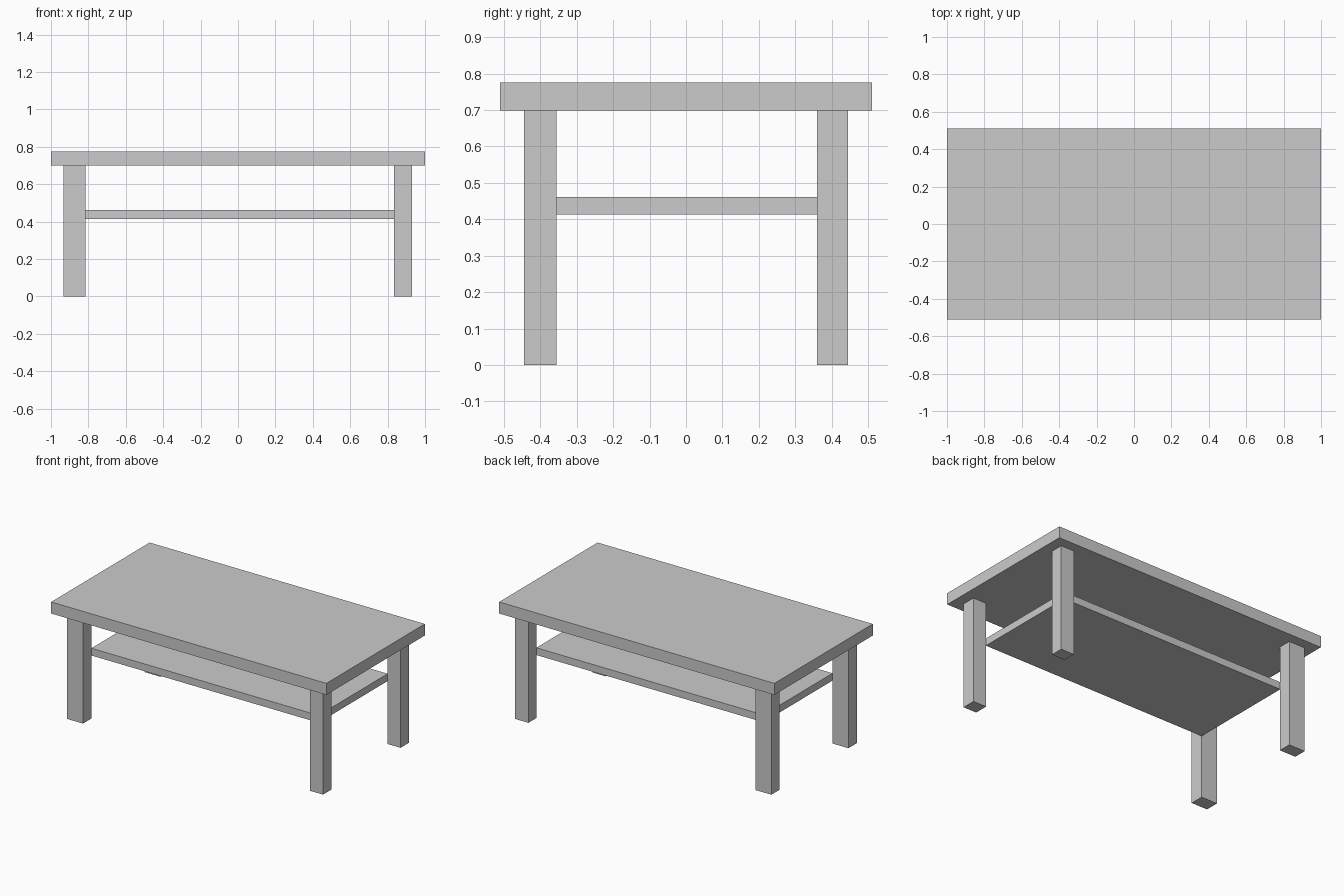
import bpy

if "Cube" in bpy.data.objects:
    bpy.data.objects.remove(bpy.data.objects["Cube"])


def box(name, x, y, z):
    """Add a box spanning the given (low, high) ranges."""
    bpy.ops.mesh.primitive_cube_add(
        size=1, location=[(a + b) / 2 for a, b in (x, y, z)])
    obj = bpy.context.object
    obj.name = name
    obj.scale = [b - a for a, b in (x, y, z)]
    bpy.ops.object.transform_apply(location=False, rotation=False, scale=True)
    return obj


# Table top
box("table_top", (-1.0, 1.0), (-0.511, 0.511), (0.699, 0.775))

# Lower shelf, held between the inner corners of the legs
box("lower_shelf", (-0.816, 0.835), (-0.356, 0.361), (0.413, 0.461))

# Four legs; the left pair is a little wider than the right pair
leg_x = {"left": (-0.932, -0.815), "right": (0.834, 0.93)}
leg_y = {"front": (-0.445, -0.355), "back": (0.36, 0.445)}
for side, x in leg_x.items():
    for end, y in leg_y.items():
        box(f"{end}_{side}_leg", x, y, (0.0, 0.7))
